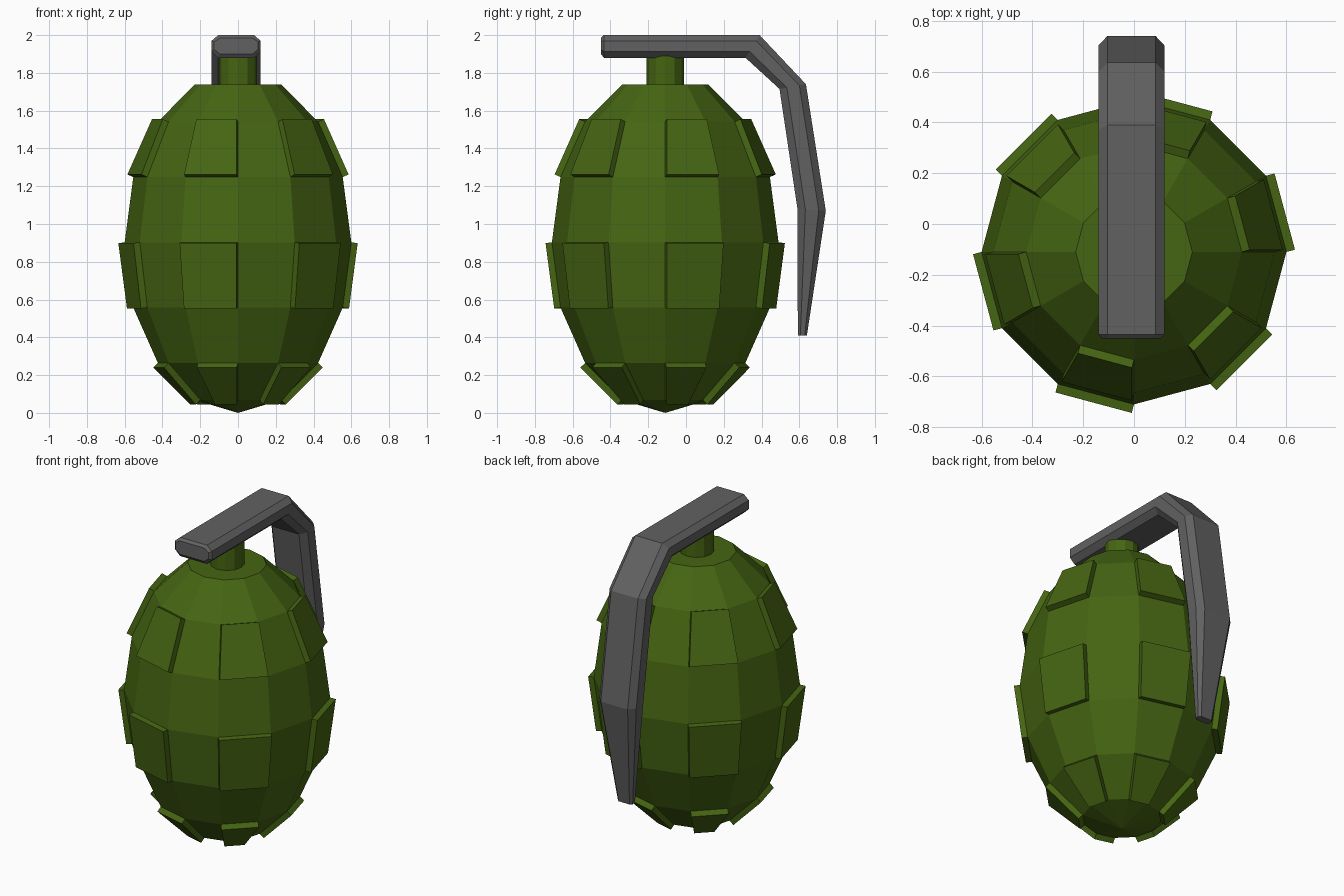
import bpy, bmesh, math
from mathutils import Vector

if "Cube" in bpy.data.objects:
    bpy.data.objects.remove(bpy.data.objects["Cube"])

CY = -0.11  # body axis in y


def material(name, rgb):
    m = bpy.data.materials.new(name)
    m.diffuse_color = (*rgb, 1)
    m.use_nodes = True
    m.node_tree.nodes["Principled BSDF"].inputs["Base Color"].default_value = m.diffuse_color
    return m


def finish(bm, name, mat):
    bmesh.ops.recalc_face_normals(bm, faces=bm.faces)
    me = bpy.data.meshes.new(name)
    bm.to_mesh(me)
    bm.free()
    me.materials.append(mat)
    ob = bpy.data.objects.new(name, me)
    bpy.context.collection.objects.link(ob)
    return ob


def loft(bm, rings):
    """Skin closed rings of points; returns the vertex rings and face bands."""
    vs = [[bm.verts.new(p) for p in r] for r in rings]
    n = len(vs[0])
    bands = [[bm.faces.new((a[i], a[(i + 1) % n], b[(i + 1) % n], b[i]))
              for i in range(n)] for a, b in zip(vs, vs[1:])]
    return vs, bands


def circle(r, z):
    return [(r * math.cos(i * math.pi / 6), CY + r * math.sin(i * math.pi / 6), z)
            for i in range(12)]


green = material("green_paint", (0.06, 0.13, 0.006))
grey = material("dark_metal", (0.12, 0.12, 0.12))

# Body: 12-sided egg with a pointed base, flat shoulder and neck
bm = bmesh.new()
rings = []
for k in range(1, 8):
    a = math.pi * k / 8
    rings.append(circle(0.6 * math.sin(a), 0.903 - 0.903 * math.cos(a)))
rings += [circle(0.1, 1.737), circle(0.1, 1.89)]
vs, bands = loft(bm, rings)
pole = bm.verts.new((0, CY, 0))
for i in range(12):
    bm.faces.new((vs[0][(i + 1) % 12], vs[0][i], pole))
bm.faces.new(vs[-1])
bmesh.ops.recalc_face_normals(bm, faces=bm.faces)

# Raised plates: alternate faces in alternate bands
plates = [bands[b][i] for b in (0, 2, 4) for i in range(0, 12, 2)]
for f in bmesh.ops.extrude_discrete_faces(bm, faces=plates)["faces"]:
    f.normal_update()
    bmesh.ops.translate(bm, verts=f.verts, vec=f.normal * 0.035)
finish(bm, "grenade_body", green)

# Lever: chamfered section swept along (outer, inner) side-profile points
SECTION = [(-0.095, 0), (0.095, 0), (0.13, .28), (0.13, .75),
           (0.095, 1), (-0.095, 1), (-0.13, .75), (-0.13, .28)]
PROFILE = [  # outer y, z, inner y, z, width scale
    (-0.45, 1.985, -0.45, 1.90, 0.9),
    (-0.435, 2.0, -0.435, 1.88, 1),
    (0.39, 2.0, 0.315, 1.88, 1),
    (0.635, 1.74, 0.495, 1.715, 1),
    (0.74, 1.07, 0.59, 1.08, 1),
    (0.64, 0.41, 0.592, 0.41, 0.4),
]
bm = bmesh.new()
rings = []
for oy, oz, iy, iz, s in PROFILE:
    o, n = Vector((0, oy, oz)), Vector((0, iy, iz))
    rings.append([n.lerp(o, t) + Vector((x * s - 0.01, 0, 0)) for x, t in SECTION])
vs, _ = loft(bm, rings)
bm.faces.new(vs[0])
bm.faces.new(vs[-1])
finish(bm, "safety_lever", grey)
